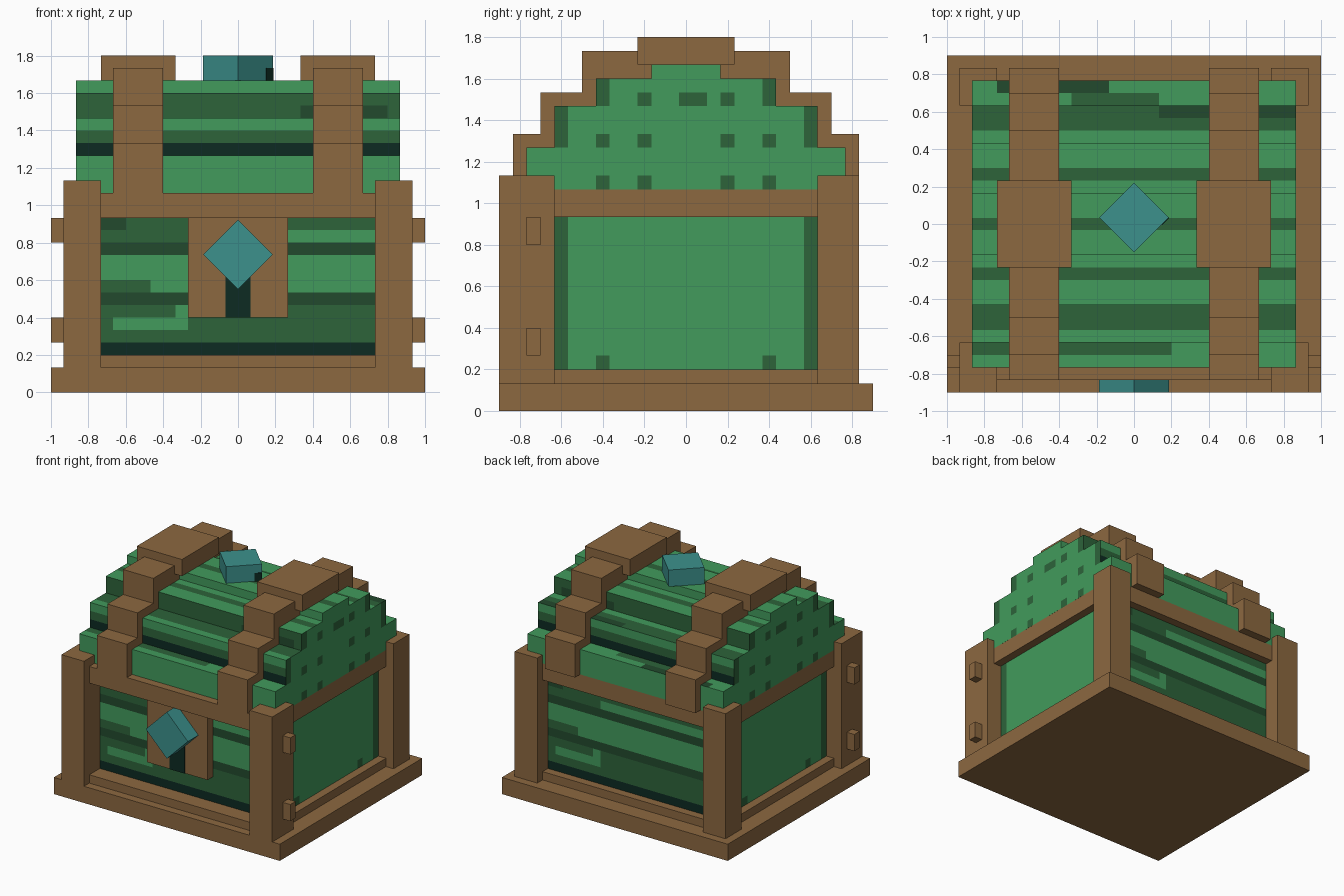
import bpy, bmesh, math
from mathutils import Matrix, Vector

if "Cube" in bpy.data.objects:
    bpy.data.objects.remove(bpy.data.objects["Cube"])

U = 1 / 15  # modelling grid step


def material(name, rgb):
    m = bpy.data.materials.new(name)
    m.diffuse_color = (*rgb, 1)
    m.use_nodes = True
    m.node_tree.nodes["Principled BSDF"].inputs["Base Color"].default_value = m.diffuse_color
    return m


BROWN, LIGHT, MID, DARK, BLACK, TEAL = range(6)
MATS = [material("brown wood", (.263, .138, .051)),
        material("light green", (.054, .328, .107)),
        material("mid green", (.026, .125, .042)),
        material("dark green", (.016, .067, .026)),
        material("near black", (.004, .024, .016)),
        material("teal", (.045, .283, .263))]


def finish(name, bm, index=0):
    bmesh.ops.recalc_face_normals(bm, faces=bm.faces)
    for f in bm.faces:
        f.material_index = index
    me = bpy.data.meshes.new(name)
    bm.to_mesh(me)
    bm.free()
    for m in MATS:
        me.materials.append(m)
    ob = bpy.data.objects.new(name, me)
    bpy.context.collection.objects.link(ob)
    return ob


def box(name, x, y, z, index=BROWN, turn=None):
    """Box from min/max pairs, optionally turned 45 degrees about an axis."""
    bm = bmesh.new()
    size = Vector((x[1] - x[0], y[1] - y[0], z[1] - z[0]))
    mid = Vector((x[0] + x[1], y[0] + y[1], z[0] + z[1])) / 2
    mat = Matrix.Translation(mid)
    if turn:
        mat = mat @ Matrix.Rotation(math.pi / 4, 4, turn)
    bmesh.ops.create_cube(bm, size=1, matrix=mat @ Matrix.Diagonal((*size, 1)))
    return finish(name, bm, index)


def stepped(name, x, steps, z0, index):
    """Stepped arch: (half depth, top height) pairs, extruded along x."""
    half, z = [], z0
    for d, top in steps:
        half += [(d, z), (d, top)]
        z = top
    outline = half + [(-d, h) for d, h in reversed(half)]
    bm = bmesh.new()
    face = bm.faces.new([bm.verts.new((x[0], d, h)) for d, h in outline])
    out = bmesh.ops.extrude_face_region(bm, geom=[face])["geom"]
    bmesh.ops.translate(bm, vec=(x[1] - x[0], 0, 0),
                        verts=[v for v in out if isinstance(v, bmesh.types.BMVert)])
    return finish(name, bm, index)


def paint(ob, cuts, rule):
    """Cut faces along grid planes, then colour each piece by a rule."""
    bm = bmesh.new()
    bm.from_mesh(ob.data)
    for axis, values in enumerate(cuts):
        no = Vector((0, 0, 0))
        no[axis] = 1
        for v in values:
            bmesh.ops.bisect_plane(bm, geom=bm.verts[:] + bm.edges[:] + bm.faces[:],
                                   dist=1e-5, plane_co=no * v, plane_no=no)
    for f in bm.faces:
        f.material_index = rule(f.calc_center_median(), f.normal)
    bm.to_mesh(ob.data)
    bm.free()


def band(v, limits, colours):
    for lim, c in zip(limits, colours):
        if v < lim:
            return c
    return colours[-1]


# base and corner posts with small side pegs
box("base", (-1, 1), (-.9, .9), (0, 2 * U))
for s, side in ((-1, "left"), (1, "right")):
    px = sorted((s * 11 * U, s * 14 * U))
    box(side + "_front_post", px, (-.9, -.633), (2 * U, 17 * U))
    box(side + "_back_post", px, (.633, .833), (2 * U, 17 * U))
    for z in (4 * U, 12 * U):
        box(side + "_peg", sorted((s * 14 * U, s)), (-.767, -.7), (z, z + 2 * U))
    # side rails
    rx = sorted((s * .75, s * 13 * U))
    box(side + "_top_rail", rx, (-.633, .633), (14 * U, 16 * U))
    box(side + "_bottom_rail", rx, (-.633, .633), (2 * U, 3 * U))

# front and back rails
for name, y in (("front", (-.833, -.65)), ("back", (.65, .767))):
    box(name + "_top_rail", (-.733, .733), y, (14 * U, 16 * U))
    box(name + "_bottom_rail", (-.733, .733), y, (2 * U, 3 * U))

# striped body
body = box("body", (-.8, .8), (-.7, .7), (2 * U, 16 * U), LIGHT)
WALL = [k * U for k in (4, 7, 8, 11, 12, 13, 14)]


def body_rule(c, n):
    if abs(n.x) > .5:
        spot = c.z < 4 * U and .367 < abs(c.y) < .433
        return MID if abs(c.y) > .567 or spot else LIGHT
    x, row = c.x * (1 if n.y < 0 else -1), int(c.z / U)
    if x < -.267:   # patches that break up the stripes
        if row == 5:
            return LIGHT if x > -.667 else MID
        if row == 6:
            return LIGHT if x > -.333 else MID
        if row == 8:
            return MID if x < -.467 else LIGHT
        if row == 12:
            return MID
        if row == 13:
            return DARK if x < -.6 else MID
    return band(c.z, WALL, (BLACK, MID, DARK, LIGHT, DARK, LIGHT, MID))


xs = [s * v for v in (.267, .333, .467, .6, .667) for s in (-1, 1)]
paint(body, (xs, [s * v for v in (.367, .433, .567) for s in (-1, 1)],
             [k * U for k in (4, 5, 6, 7, 8, 9, 11, 12, 13, 14)]), body_rule)

# stepped lid
lid = stepped("lid", (-.867, .867),
              [(.767, 1.267), (.633, 1.467), (.433, 1.6), (.167, 1.667)], 16 * U, LIGHT)
TOP = (-.7, -.633, -.567, -.433, -.3, -.233, -.033, .033, .233, .3, .5, .633)
TOP_COL = (LIGHT, MID, LIGHT, MID, LIGHT, MID, LIGHT, MID, LIGHT, MID, LIGHT, MID, LIGHT)
RISER = (1.267, 1.333, 1.4, 1.467, 1.6)


def lid_rule(c, n):
    ay = abs(c.y)
    if abs(n.x) > .5:    # end faces: edge strips and spots
        if (.567 < ay < .633 and 1.267 < c.z < 1.467) or (.367 < ay < .433 and c.z > 1.467):
            return MID
        near = .167 < ay < .233
        far = .367 < ay < .433
        low = c.z < 1.133 or 1.267 < c.z < 1.333
        if low and (near or far):
            return MID
        if 1.467 < c.z < 1.533 and (near or -.033 < c.y < .1):
            return MID
        return LIGHT
    if n.z > .5:         # treads
        if c.y > .7:
            return DARK if -.733 < c.x < -.133 else LIGHT
        if c.y > .633:
            return MID if -.333 < c.x < .133 else LIGHT
        if c.y > .567:
            return DARK if c.x > .133 else MID
        if -.7 < c.y < -.633 and c.x > .2:
            return LIGHT
        return band(c.y, TOP, TOP_COL) if c.y < .633 else LIGHT
    if 1.467 < c.z < 1.533 and .333 < c.x < .8:
        return DARK
    return band(c.z, RISER, (LIGHT, BLACK, MID, LIGHT, MID, LIGHT))


paint(lid, ((-.733, -.333, -.133, .133, .2, .333, .8),
            TOP + (-.367, -.167, .1, .167, .367, .433, .567, .7),
            RISER + (1.133, 1.533)), lid_rule)

# wooden lid straps with wider caps
for s, side in ((-1, "left"), (1, "right")):
    stepped(side + "_strap", sorted((s * .4, s * .667)),
            [(.833, 1.333), (.7, 1.533), (.5, 1.733)], 16 * U, BROWN)
    box(side + "_strap_cap", sorted((s * .333, s * .733)), (-.233, .233), (1.667, 1.8))

# lock plate, keyhole and gems
box("lock_plate", (-.267, .267), (-.767, -.69), (.4, .933))
box("keyhole", (-.067, .067), (-.772, -.764), (.4, .667), BLACK)
G = .132
box("lock_gem", (-G, G), (-.9, -.767), (.737 - G, .737 + G), TEAL, "Y")
box("lid_gem", (-G, G), (.035 - G, .035 + G), (1.667, 1.8), TEAL, "Z")
# dark notch painted at the right corner of the lid gem
r = math.sqrt(.5)
nx, ny = (.105 + G) * r, .035 + (.105 - G) * r
box("lid_gem_notch", (nx - .027, nx + .027), (ny - .004, ny + .004), (1.667, 1.733), BLACK, "Z")
